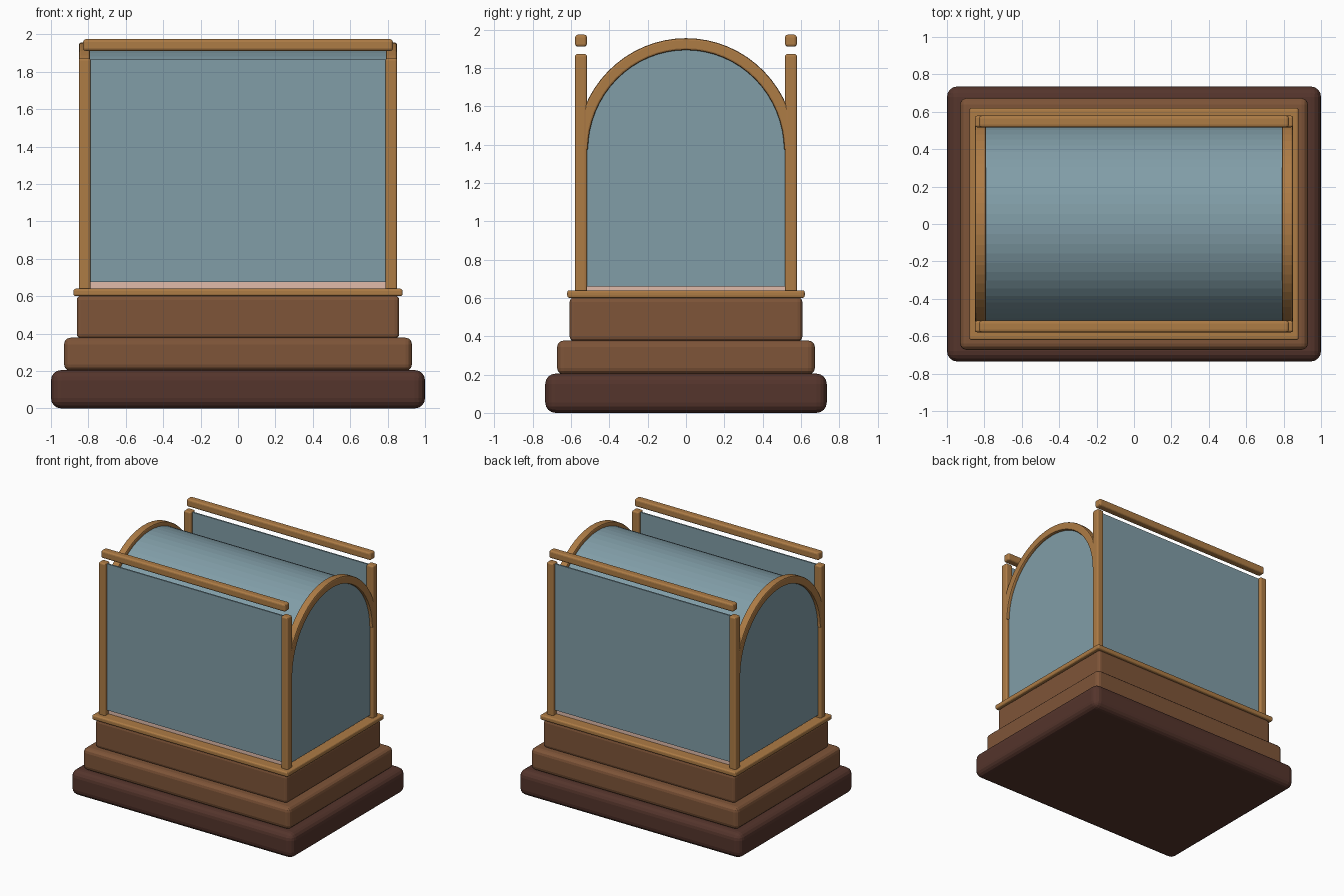
import bpy, bmesh, math

if "Cube" in bpy.data.objects:
    bpy.data.objects.remove(bpy.data.objects["Cube"])


def material(name, rgb):
    m = bpy.data.materials.new(name)
    m.diffuse_color = (*rgb, 1)
    m.use_nodes = True
    m.node_tree.nodes["Principled BSDF"].inputs["Base Color"].default_value = m.diffuse_color
    return m


DARK = material("dark_wood", (0.09, 0.035, 0.025))
WOOD = material("wood", (0.21, 0.09, 0.04))
TRIM = material("gold_wood", (0.42, 0.20, 0.06))
GLASS = material("glass", (0.22, 0.34, 0.39))
FLOOR = material("pale_floor", (0.75, 0.50, 0.40))


def finish(bm, name, mat, bevel=0, segments=3):
    bmesh.ops.recalc_face_normals(bm, faces=bm.faces)
    me = bpy.data.meshes.new(name)
    bm.to_mesh(me)
    bm.free()
    me.materials.append(mat)
    ob = bpy.data.objects.new(name, me)
    bpy.context.collection.objects.link(ob)
    if bevel:
        mod = ob.modifiers.new("bevel", 'BEVEL')
        mod.width, mod.segments = bevel, segments
        mod.limit_method = 'ANGLE'
        mod.angle_limit = math.radians(40)
    return ob


def box(name, x, y, z, mat, bevel=0, segments=3):
    """Box given by (min, max) pairs."""
    bm = bmesh.new()
    bmesh.ops.create_cube(bm, size=1)
    for v in bm.verts:
        for i, (a, b) in enumerate((x, y, z)):
            v.co[i] = (a + b) / 2 + v.co[i] * (b - a)
    return finish(bm, name, mat, bevel, segments)


def prism(name, profile, x0, x1, mat, bevel=0):
    """Extrude a closed (y, z) outline along x."""
    bm = bmesh.new()
    face = bm.faces.new([bm.verts.new((x0, y, z)) for y, z in profile])
    new = bmesh.ops.extrude_face_region(bm, geom=[face])["geom"]
    verts = [g for g in new if isinstance(g, bmesh.types.BMVert)]
    bmesh.ops.translate(bm, verts=verts, vec=(x1 - x0, 0, 0))
    return finish(bm, name, mat, bevel, 2)


SPRING = 1.37  # height where the arch begins


def arc(offset, n=32):
    ry, rz = 0.543 + offset, 0.555 + offset
    return [(ry * math.cos(math.pi * i / n), SPRING + rz * math.sin(math.pi * i / n))
            for i in range(n + 1)]


# stepped plinth
box("base_plinth", (-1, 1), (-0.735, 0.735), (0, 0.205), DARK, 0.055, 4)
box("middle_plinth", (-0.93, 0.93), (-0.673, 0.673), (0.2, 0.378), WOOD, 0.035)
box("upper_plinth", (-0.862, 0.862), (-0.607, 0.607), (0.373, 0.605), WOOD, 0.025)
box("trim_ledge", (-0.88, 0.88), (-0.62, 0.62), (0.6, 0.64), TRIM, 0.012)
box("display_floor", (-0.79, 0.79), (-0.535, 0.535), (0.63, 0.675), FLOOR)

# posts, rails and long glass panes
for sy, side in ((-1, "front"), (1, "back")):
    y = 0.548 * sy
    for sx, end in ((-1, "left"), (1, "right")):
        x = 0.82 * sx
        box(f"{side}_{end}_post", (x - 0.031, x + 0.031), (y - 0.031, y + 0.031),
            (0.63, 1.873), TRIM, 0.012)
    box(f"{side}_top_rail", (-0.828, 0.828), (y - 0.031, y + 0.031),
        (1.912, 1.974), TRIM, 0.014)
    box(f"{side}_glass", (-0.795, 0.795), (y - 0.006, y + 0.006), (0.677, 1.865), GLASS)

# arched ends
for s, end in ((-1, "left"), (1, "right")):
    x = 0.82 * s
    prism(f"{end}_arch", arc(0.031) + arc(-0.031)[::-1], x - 0.03, x + 0.03, TRIM, 0.01)
    prism(f"{end}_glass", [(-0.525, 0.66), (0.525, 0.66)] + arc(-0.018),
          x - 0.006, x + 0.006, GLASS)

# barrel glass roof
prism("barrel_glass_roof", arc(0.0) + arc(-0.012)[::-1], -0.795, 0.795, GLASS)
